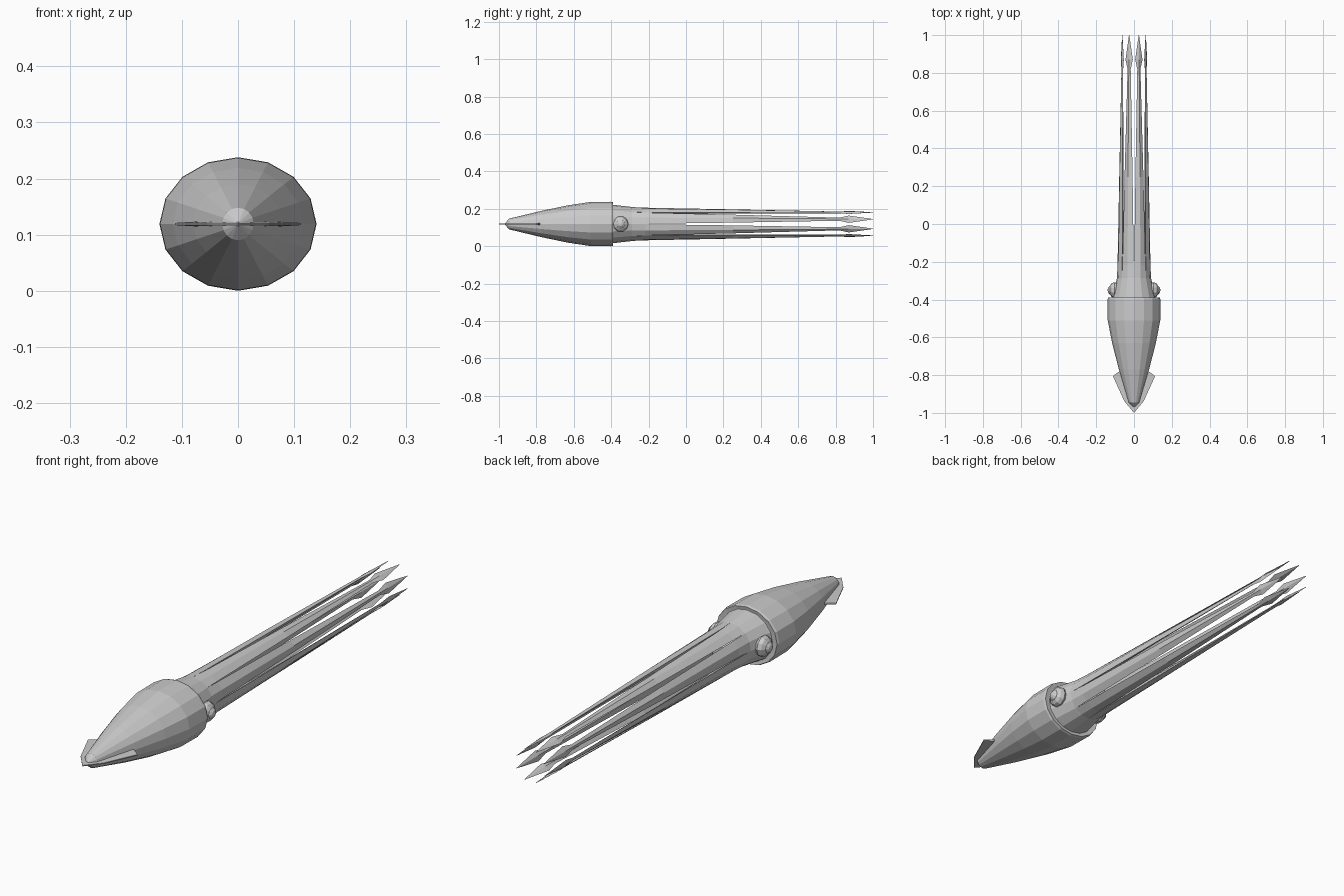
import bpy, bmesh, math
from mathutils import Vector, Matrix

if "Cube" in bpy.data.objects:
    bpy.data.objects.remove(bpy.data.objects["Cube"])

CZ = 0.119  # height of the body axis


def finish(name, bm):
    bmesh.ops.remove_doubles(bm, verts=bm.verts, dist=1e-5)
    bmesh.ops.recalc_face_normals(bm, faces=bm.faces)
    me = bpy.data.meshes.new(name)
    bm.to_mesh(me)
    bm.free()
    ob = bpy.data.objects.new(name, me)
    bpy.context.collection.objects.link(ob)
    return ob


def loft(name, rings):
    """Skin a list of equal-length point rings and cap both ends."""
    bm = bmesh.new()
    vs = [[bm.verts.new(p) for p in ring] for ring in rings]
    n = len(vs[0])
    for a, b in zip(vs, vs[1:]):
        for i in range(n):
            j = (i + 1) % n
            bm.faces.new((a[i], a[j], b[j], b[i]))
    bm.faces.new(vs[0])
    bm.faces.new(vs[-1])
    return finish(name, bm)


def ellipse(y, rx, rz, n=16):
    return [(rx * math.cos(2 * math.pi * i / n), y, CZ + rz * math.sin(2 * math.pi * i / n))
            for i in range(n)]


# Mantle: tapered body with a rolled rim at the open end
loft("mantle", [ellipse(*p) for p in [
    (-0.968, 0.004, 0.004), (-0.945, 0.028, 0.029), (-0.77, 0.080, 0.071),
    (-0.63, 0.116, 0.100), (-0.51, 0.139, 0.118), (-0.40, 0.140, 0.119),
    (-0.39, 0.137, 0.116), (-0.392, 0.121, 0.105)]])

# Head: narrows from the mantle opening to the arm crown
loft("head", [ellipse(*p) for p in [
    (-0.41, 0.121, 0.105), (-0.385, 0.113, 0.102), (-0.29, 0.091, 0.091),
    (-0.25, 0.070, 0.070), (-0.21, 0.030, 0.030)]])

# Arms: y, centre radius, half width, outward ridge, inward ridge
ARM = [(-0.30, 0.084, 0.035, 0.007, 0.030), (-0.22, 0.081, 0.0325, 0.008, 0.026),
       (0.25, 0.075, 0.023, 0.008, 0.014), (0.82, 0.067, 0.009, 0.005, 0.005),
       (0.87, 0.067, 0.021, 0.005, 0.005), (1.00, 0.067, 0.001, 0.001, 0.001)]
for k in range(8):
    a = math.radians(22.5 + 45 * k)
    out = Vector((math.cos(a), 0, math.sin(a)))
    side = Vector((-math.sin(a), 0, math.cos(a)))
    rings = []
    for y, r, w, to, ti in ARM:
        c = Vector((0, y, CZ)) + out * r
        rings.append([c + out * to, c + side * w, c - out * ti, c - side * w])
    loft(f"arm_{k + 1}", rings)

# Eyes: flattened socket with a small eyeball on each side
for s, label in ((1, "right"), (-1, "left")):
    for part, x, rx, r in (("eye_socket", 0.103, 0.030, 0.042), ("eyeball", 0.120, 0.020, 0.025)):
        bm = bmesh.new()
        m = (Matrix.Translation((s * x, -0.35, CZ)) @ Matrix.Diagonal((rx, r, r, 1))
             @ Matrix.Rotation(math.pi / 2, 4, 'Y'))
        bmesh.ops.create_uvsphere(bm, u_segments=10, v_segments=6, radius=1, matrix=m)
        finish(f"{part}_{label}", bm)

# Tail fin: thin plate, thicker along the middle, mirrored across x
bm = bmesh.new()
outline = [(0, -0.78, .006), (0.08, -0.782, .004), (0.112, -0.805, .002),
           (0.052, -0.937, .002), (0, -1.0, .002)]
top = [bm.verts.new((x, y, CZ + t)) for x, y, t in outline]
low = [bm.verts.new((x, y, CZ - t)) for x, y, t in outline]
for loop in (top, low):
    bm.faces.new((loop[0], loop[1], loop[3], loop[4]))
    bm.faces.new(loop[1:4])
for i in range(4):
    bm.faces.new((top[i], top[i + 1], low[i + 1], low[i]))
fin = finish("tail_fin", bm)
fin.modifiers.new("mirror", 'MIRROR')
